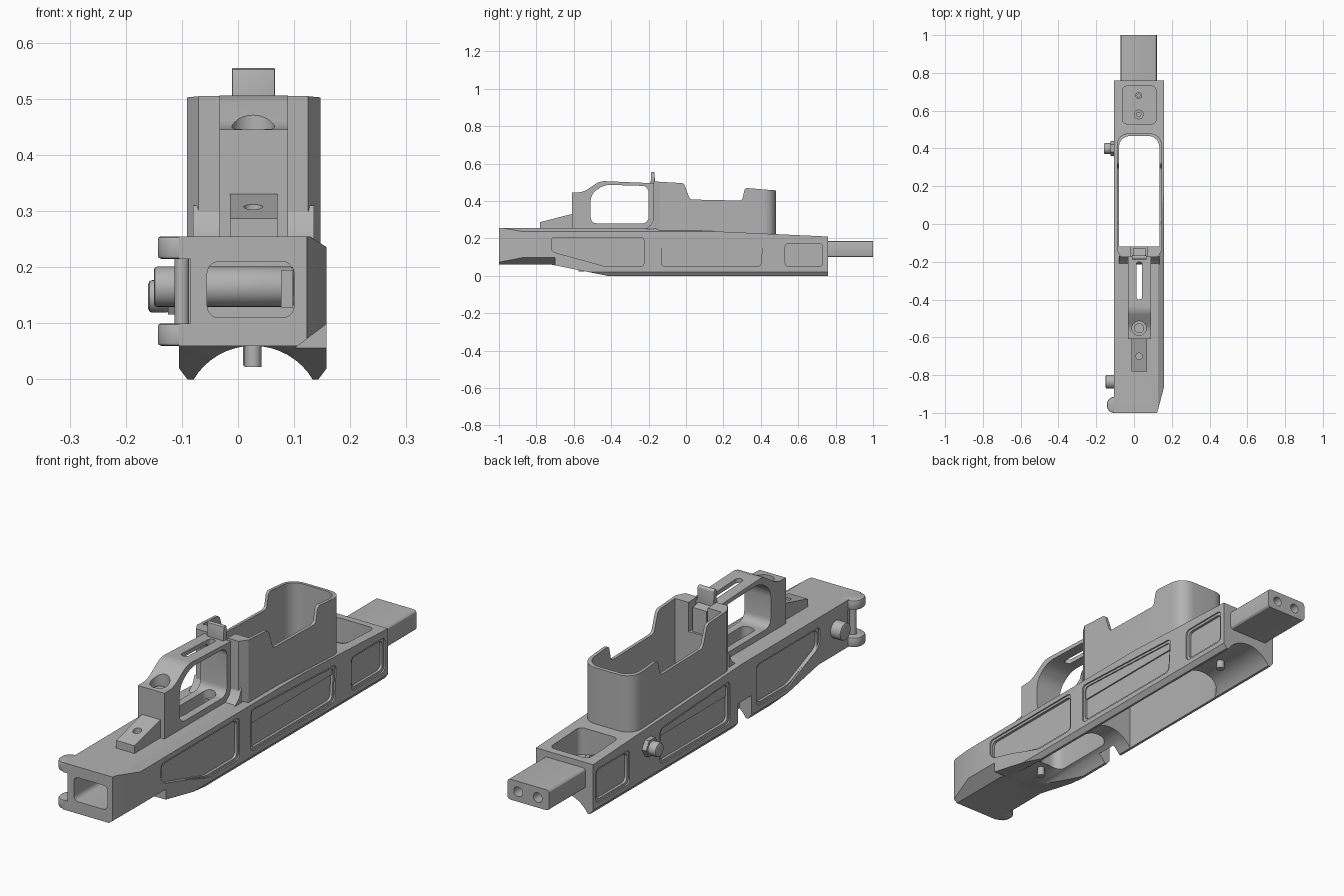
import bpy, bmesh, math
from mathutils import Vector

old = bpy.data.objects.get("Cube")
if old:
    bpy.data.objects.remove(old, do_unlink=True)

grey = bpy.data.materials.new("satin_grey")
grey.use_nodes = True
grey.diffuse_color = (0.45, 0.45, 0.45, 1)
grey.node_tree.nodes["Principled BSDF"].inputs["Base Color"].default_value = (0.45, 0.45, 0.45, 1)

MID = 0.027  # lengthwise centre line
parts = []


def rounded(pts, r, only=None, seg=5):
    """Round the corners of a polygon (all, or just the listed ones)."""
    out = []
    for i, p in enumerate(pts):
        p = Vector(p)
        if only is not None and i not in only:
            out.append(p)
            continue
        a, b = Vector(pts[i - 1]) - p, Vector(pts[(i + 1) % len(pts)]) - p
        a, b = p + a.normalized() * r, p + b.normalized() * r
        for k in range(seg + 1):
            t = k / seg
            w = 0.8  # weight that brings the curve close to an arc
            q = (1 - t) ** 2, 2 * w * t * (1 - t), t * t
            out.append((a * q[0] + p * q[1] + b * q[2]) / sum(q))
    return out


def rect(a0, a1, b0, b1):
    return [(a0, b0), (a1, b0), (a1, b1), (a0, b1)]


def circle(a, b, r, n=24):
    return [(a + r * math.cos(2 * math.pi * k / n), b + r * math.sin(2 * math.pi * k / n)) for k in range(n)]


def prism(name, axis, pts, lo, hi, keep=True):
    """Extrude a flat outline along an axis; the outline uses the other two axes in order."""
    def place(p, h):
        v = [p[0], p[1]]
        v.insert("xyz".index(axis), h)
        return v
    bm = bmesh.new()
    low = [bm.verts.new(place(p, lo)) for p in pts]
    high = [bm.verts.new(place(p, hi)) for p in pts]
    bm.faces.new(low)
    bm.faces.new(high)
    for i in range(len(pts)):
        bm.faces.new((low[i - 1], low[i], high[i], high[i - 1]))
    bmesh.ops.recalc_face_normals(bm, faces=bm.faces)
    me = bpy.data.meshes.new(name)
    bm.to_mesh(me)
    bm.free()
    me.materials.append(grey)
    ob = bpy.data.objects.new(name, me)
    bpy.context.scene.collection.objects.link(ob)
    if keep:
        parts.append(ob)
    return ob


def bake(ob):
    bpy.context.view_layer.update()
    dg = bpy.context.evaluated_depsgraph_get()
    me = bpy.data.meshes.new_from_object(ob.evaluated_get(dg))
    ob.modifiers.clear()
    ob.data = me


def boolean(ob, axis, pts, lo, hi, op="DIFFERENCE"):
    tool = prism("cutter", axis, pts, lo, hi, keep=False)
    tool.hide_render = True
    m = ob.modifiers.new("shape", "BOOLEAN")
    m.operation, m.solver, m.object = op, "EXACT", tool
    bake(ob)
    bpy.data.objects.remove(tool, do_unlink=True)


def soften(ob, width):
    m = ob.modifiers.new("edges", "BEVEL")
    m.width, m.segments = width, 2
    m.limit_method, m.angle_limit = "ANGLE", math.radians(40)
    bake(ob)


# Main body
body = prism("main_body", "x", [(-1, .06), (-.72, .06), (-.42, 0), (.76, 0), (.76, .21), (-.22, .255), (-1, .255)],
             -.105, .158)
boolean(body, "y", circle(MID, -.064, .124, 48), -1.1, 1.1)            # underside channel
boolean(body, "y", [(.125, .257), (.17, .228), (.2, .3)], -1.1, 1.1)   # upper right chamfer
boolean(body, "y", [(.1, .055), (.17, .108), (.2, 0)], -1.1, -.7)      # lower front chamfer
boolean(body, "z", [(.12, -1.01), (.16, -.86), (.2, -1.01)], -.1, .4)  # front taper
for s, edge in ((-1, -.105), (1, .158)):                               # lower edge chamfers
    boolean(body, "y", [(edge - s * .018, -.004), (edge + s * .004, .025), (edge + s * .05, -.02)], -.7, 1)

# Side pockets, stepped
front_pocket = [(-.73, .215), (-.215, .215), (-.215, .04), (-.42, .04), (-.73, .14)]
mid_pocket = [(-.14, .215), (.42, .19), (.41, .04), (-.14, .04)]
left_front = [(y if y < -.5 else y - .1, z) for y, z in front_pocket]
left_mid = [(min(y, .32), z) for y, z in mid_pocket]
rear_pocket = rect(.52, .74, .04, .182)


def shrink(pts, d):
    c = sum((Vector(p) for p in pts), Vector((0, 0))) / len(pts)
    return [(p[0] - math.copysign(d, p[0] - c.x), p[1] - math.copysign(d, p[1] - c.y)) for p in pts]


for edge, s, pockets in ((.158, 1, (front_pocket, mid_pocket, rear_pocket)),
                         (-.105, -1, (left_front, left_mid, rear_pocket))):
    for p in pockets:
        for inset, depth in ((0, .006), (.01, .017)):
            boolean(body, "x", rounded(shrink(p, inset), .02), *sorted((edge - s * depth, edge + s * .1)))

# Openings in the body
well = rounded(rect(-.079, .134, -.12, .466), .06, only=(2, 3), seg=8)
boolean(body, "z", well, -.1, .6)
boolean(body, "z", rounded(rect(-.062, .117, .53, .73), .025), .11, .4)   # rear top pocket
boolean(body, "z", rounded(rect(-.03, .085, -.52, -.2), .04), -.1, .17)   # cavity from below
boolean(body, "z", rounded(rect(-.003, .057, -.46, -.2), .025), -.1, .4)  # lever opening
boolean(body, "x", rect(-.28, -.19, -.1, .1), -.2, -.05)                  # left notch
boolean(body, "y", rounded(rect(-.055, .1, .11, .21), .022), -1.1, -.74)  # front socket
boolean(body, "z", rect(-.2, -.085, -1.1, -.91), .1, .215)                # hinge gap

# Hinge ears and pin
for name, z0, z1 in (("lower_ear", .06, .1), ("upper_ear", .215, .255)):
    soften(prism(name, "z", rounded(rect(-.143, -.06, -1, -.915), .04, only=(0, 3), seg=8), z0, z1), .006)
prism("hinge_pin", "z", circle(-.1, -.955, .013), .09, .22)

# Cross bolt and side button
soften(prism("cross_bolt", "x", circle(-.835, .165, .036), -.15, .1), .006)
prism("bolt_end", "x", rect(-.875, -.8, .128, .195), .077, .098)
prism("button_collar", "x", circle(.4, .15, .04, 6), -.125, -.1)
soften(prism("side_button", "x", circle(.4, .148, .029), -.16, -.12), .007)

# Upper well shell
shell = prism("well_shell", "x", rounded([(-.18, .15), (.5, .15), (.5, .455), (.315, .47), (.3, .402), (.02, .408),
                                          (-.01, .495), (-.18, .505)], .015, only=(3, 4, 5, 6)), -.2, .3)
outline = rounded([(-.07, -.175), (.125, -.175), (.147, -.14), (.147, .48), (-.091, .48), (-.091, -.14)],
                  .065, only=(3, 4), seg=8)
boolean(shell, "z", outline, .1, .6, "INTERSECT")
boolean(shell, "z", well, 0, .7)
boolean(shell, "z", rect(-.016, .072, -.19, -.1), .38, .7)
# Small foot along the base of the shell front
prism("shell_foot", "x", [(-.215, .25), (-.17, .25), (-.17, .31), (-.185, .275)], -.08, .135)

# Guard loop
guard = prism("guard_loop", "x", rounded([(-.61, .25), (-.61, .445), (-.55, .447), (-.46, .507), (-.17, .495),
                                          (-.17, .25)], .025, only=(2, 3)), -.033, .089)
boolean(guard, "x", rounded([(-.51, .28), (-.2, .28), (-.2, .48), (-.44, .487), (-.51, .435)], .035), -.2, .3)
boolean(guard, "z", rounded(rect(.012, .043, -.4, -.2), .015), .4, .7)
boolean(guard, "z", circle(MID, -.552, .038), .41, .6)
boolean(guard, "z", rounded(rect(-.003, .057, -.46, -.21), .025), .2, .4)
prism("guard_screw", "z", circle(MID, -.552, .026), .38, .425)

# Front ramp with hole
ramp = prism("front_ramp", "x", [(-.78, .25), (-.78, .287), (-.6, .333), (-.6, .25)], -.014, .07)
boolean(ramp, "z", circle(MID, -.7, .017), .27, .4)

# Release latch
soften(prism("latch_blade", "x", [(-.19, .46), (-.165, .46), (-.168, .55), (-.175, .556), (-.187, .553)],
             -.011, .066), .003)
prism("latch_stem", "x", [(-.18, .36), (-.13, .36), (-.13, .48), (-.18, .49)], -.004, .06)

# Rear tang with two holes
tang = prism("rear_tang", "y", rounded(rect(-.071, .121, .1, .185), .014, seg=3), .74, 1)
for dx in (-.045, .045):
    boolean(tang, "y", circle(MID + dx, .142, .02), .95, 1.1)

# Screws
for y, r in ((.58, .026), (.68, .018)):
    head = prism("rear_screw", "z", circle(.025, y, r), .1, .14)
    boolean(head, "z", circle(.025, y, r * .5, 6), .125, .2)
prism("rear_screw_tip", "z", circle(.025, .58, .016), .025, .1)
prism("front_screw_tip", "z", circle(MID, -.56, .015), .022, .1)

# Smooth curved faces, keep edges crisp
bpy.ops.object.select_all(action="DESELECT")
for ob in parts:
    ob.select_set(True)
bpy.context.view_layer.objects.active = body
bpy.ops.object.shade_smooth_by_angle(angle=math.radians(30))
